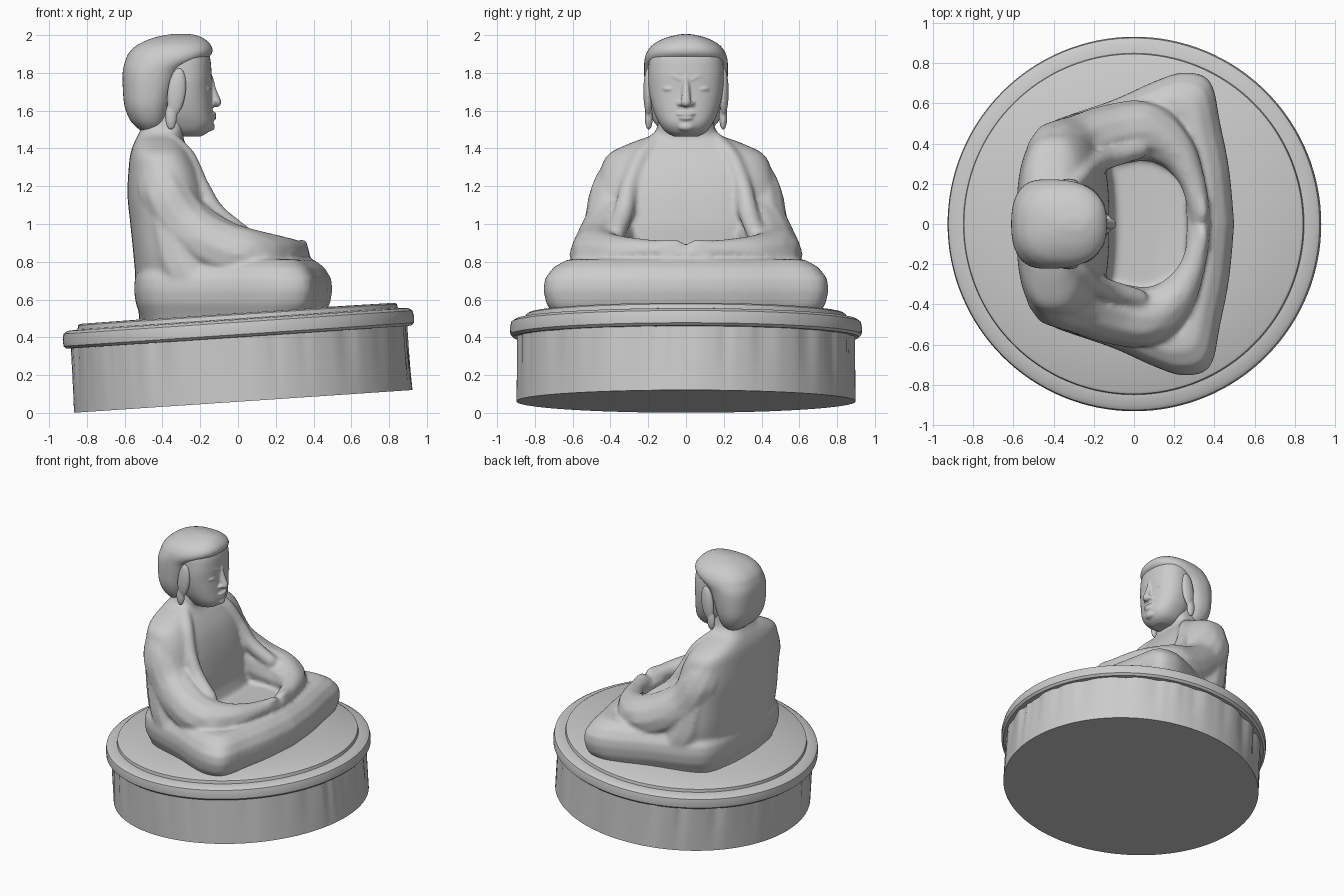
import bpy, bmesh, math, random
from mathutils import Vector, Matrix

random.seed(4)

def finish(name, bm, voxel=None, smooth=4):
    bmesh.ops.recalc_face_normals(bm, faces=bm.faces)
    me = bpy.data.meshes.new(name)
    bm.to_mesh(me)
    bm.free()
    ob = bpy.data.objects.new(name, me)
    bpy.context.collection.objects.link(ob)
    if voxel:
        r = ob.modifiers.new("fuse", 'REMESH')
        r.mode, r.voxel_size, r.use_smooth_shade = 'VOXEL', voxel, True
        s = ob.modifiers.new("soften", 'SMOOTH')
        s.iterations, s.factor = smooth, 0.5
    else:
        bpy.context.view_layer.objects.active = ob
        ob.select_set(True)
        bpy.ops.object.shade_smooth_by_angle(angle=math.radians(35))
        ob.select_set(False)
    return ob

def skin(bm, rings):
    loops = [[bm.verts.new(p) for p in ring] for ring in rings]
    n = len(loops[0])
    for a, b in zip(loops, loops[1:]):
        for i in range(n):
            bm.faces.new((a[i], a[(i + 1) % n], b[(i + 1) % n], b[i]))
    bm.faces.new(loops[0])
    bm.faces.new(loops[-1])

def spline(rows, steps):
    """Smooth Catmull-Rom pass through rows of numbers."""
    v = [Vector(r) for r in rows]
    out = []
    for i in range(len(v) - 1):
        a, b, c, d = v[max(i - 1, 0)], v[i], v[i + 1], v[min(i + 2, len(v) - 1)]
        for k in range(steps):
            t = k / steps
            out.append(b + (c - a) * (t / 2) + (a * 2 - b * 5 + c * 4 - d) * (t * t / 2)
                       + (b * 3 - a - c * 3 + d) * (t ** 3 / 2))
    return out + [v[-1]]

def loft(bm, rows, power, n=64):
    """Rows are (z, back x, front x, half width); sections are superellipses."""
    rings = []
    for z, xb, xf, w in spline(rows, 4):
        ring = []
        for i in range(n):
            a = 2 * math.pi * i / n
            c, s = math.cos(a), math.sin(a)
            ring.append(((xb + xf) / 2 + (xf - xb) / 2 * math.copysign(abs(c) ** (2 / power), c),
                         w * math.copysign(abs(s) ** (2 / power), s), z))
        rings.append(ring)
    skin(bm, rings)

def limb(bm, rows, steps=7):
    """Rounded limb along (x, y, z, radius) rows, on both sides."""
    for side in (1, -1):
        for x, y, z, r in spline(rows, steps):
            bmesh.ops.create_icosphere(bm, subdivisions=2, radius=r,
                                       matrix=Matrix.Translation((x, y * side, z)))

def ball(bm, loc, size, tilt=0.0):
    for side in ((1, -1) if loc[1] else (1,)):
        m = (Matrix.Translation((loc[0], loc[1] * side, loc[2])) @ Matrix.Rotation(tilt, 4, 'Y')
             @ Matrix.Diagonal((*size, 1)))
        bmesh.ops.create_icosphere(bm, subdivisions=3, radius=1, matrix=m)

def tilt_base(ob):
    ob.location = (0.028, 0, 0.061)
    ob.rotation_euler = (0, -0.067, 0)

# pleated drum of the pedestal, pleats fading towards the bottom
N = 240
pleat = [0.0] * N
for _ in range(55):
    c, w, d = random.randrange(N), random.randint(1, 3), random.uniform(0.004, 0.014)
    for k in range(-w, w + 1):
        pleat[(c + k) % N] -= d * (1 - abs(k) / (w + 1))
bm = bmesh.new()
skin(bm, [[((0.898 + max(pleat[i], -0.022) * h) * math.cos(2 * math.pi * i / N),
            (0.898 + max(pleat[i], -0.022) * h) * math.sin(2 * math.pi * i / N), z)
           for i in range(N)] for z, h in ((0, 0), (0.1, 0.25), (0.22, 0.7), (0.36, 1))])
tilt_base(finish("pedestal_drum", bm))

# rounded rim and raised top disc
prof = [(0.86, 0.34), (0.915, 0.341), (0.93, 0.355), (0.932, 0.39), (0.926, 0.42), (0.905, 0.434),
        (0.85, 0.438), (0.846, 0.46), (0.835, 0.467), (0.4, 0.47)]
bm = bmesh.new()
skin(bm, [[(r * math.cos(2 * math.pi * i / 128), r * math.sin(2 * math.pi * i / 128), z)
           for i in range(128)] for r, z in prof])
tilt_base(finish("pedestal_rim", bm))

# robed body: crossed legs
bm = bmesh.new()
half = [(-0.55, 0), (-0.545, 0.25), (-0.5, 0.43), (-0.38, 0.52), (-0.1, 0.62), (0.1, 0.71),
        (0.25, 0.755), (0.38, 0.71), (0.43, 0.5), (0.475, 0.27), (0.5, 0.0)]
outline = spline(half, 4)
outline += [Vector((p.x, -p.y)) for p in outline[-2:0:-1]]
layers = [(0.45, 0.88), (0.52, 0.93), (0.58, 0.98), (0.65, 1.0), (0.71, 0.99), (0.77, 0.93),
          (0.81, 0.84), (0.815, 0.76), (0.79, 0.62), (0.77, 0.4)]
skin(bm, [[(-0.1 + (p.x + 0.1) * s, p.y * s, z) for p in outline] for z, s in layers])

# torso and neck
loft(bm, [(0.46, -0.52, 0.1, 0.46), (0.8, -0.55, -0.1, 0.49), (1.0, -0.57, -0.125, 0.49),
          (1.15, -0.585, -0.15, 0.48), (1.28, -0.58, -0.19, 0.455), (1.37, -0.57, -0.24, 0.41),
          (1.43, -0.55, -0.28, 0.29), (1.47, -0.53, -0.29, 0.185), (1.52, -0.51, -0.27, 0.15),
          (1.62, -0.5, -0.26, 0.14)], 2.7)

# sleeves narrowing to the wrists and joined hands
limb(bm, [(-0.41, 0.32, 1.27, 0.13), (-0.38, 0.365, 1.15, 0.15), (-0.29, 0.385, 1.0, 0.16),
          (-0.12, 0.44, 0.88, 0.16), (0.06, 0.46, 0.83, 0.15), (0.2, 0.37, 0.84, 0.105),
          (0.28, 0.24, 0.855, 0.07), (0.315, 0.12, 0.855, 0.058), (0.33, 0.02, 0.84, 0.052)])
# robe side between sleeve and lap
limb(bm, [(-0.36, 0.36, 1.05, 0.15), (-0.3, 0.4, 0.8, 0.15), (-0.2, 0.42, 0.65, 0.15)])
# open collar edges
limb(bm, [(-0.36, 0.15, 1.44, 0.05), (-0.27, 0.24, 1.35, 0.05), (-0.2, 0.3, 1.2, 0.05),
          (-0.12, 0.33, 1.06, 0.055), (0.02, 0.37, 0.95, 0.05)])
# thumbs and fingers
limb(bm, [(0.33, 0.13, 0.885, 0.03), (0.34, 0.07, 0.89, 0.03), (0.34, 0.03, 0.885, 0.026)], 4)
for k in range(3):
    limb(bm, [(0.28 + 0.035 * k, 0.11, 0.83, 0.026), (0.285 + 0.035 * k, 0.0, 0.825, 0.026)], 5)
finish("robed_body", bm, 0.014, 5)

# face
bm = bmesh.new()
loft(bm, [(1.462, -0.33, -0.2, 0.06), (1.485, -0.36, -0.16, 0.105), (1.53, -0.4, -0.132, 0.14),
          (1.6, -0.43, -0.134, 0.172), (1.7, -0.45, -0.14, 0.195), (1.8, -0.45, -0.14, 0.2),
          (1.9, -0.45, -0.155, 0.185), (1.95, -0.42, -0.22, 0.12)], 2.3)
limb(bm, [(-0.145, 0, 1.77, 0.016), (-0.132, 0, 1.7, 0.022), (-0.115, 0, 1.645, 0.028)], 5)
ball(bm, (-0.138, 0.028, 1.638), (0.022, 0.02, 0.016))
ball(bm, (-0.133, 0, 1.583), (0.02, 0.05, 0.011))
ball(bm, (-0.135, 0, 1.56), (0.02, 0.04, 0.012))
ball(bm, (-0.152, 0, 1.515), (0.03, 0.045, 0.025))
ball(bm, (-0.168, 0.082, 1.715), (0.024, 0.042, 0.016))
limb(bm, [(-0.148, 0.03, 1.765, 0.013), (-0.16, 0.08, 1.785, 0.014), (-0.2, 0.14, 1.765, 0.013)], 6)
finish("face", bm, 0.007, 3)

# hair cap
bm = bmesh.new()
loft(bm, [(1.49, -0.51, -0.4, 0.12), (1.54, -0.565, -0.37, 0.17), (1.62, -0.6, -0.345, 0.205),
          (1.72, -0.61, -0.315, 0.218), (1.81, -0.61, -0.27, 0.222), (1.87, -0.595, -0.17, 0.22),
          (1.91, -0.575, -0.135, 0.207), (1.95, -0.53, -0.145, 0.175), (1.985, -0.45, -0.185, 0.11),
          (2.005, -0.36, -0.24, 0.03)], 2.4)
finish("hair", bm, 0.01, 4)

# ears with long lobes
bm = bmesh.new()
ball(bm, (-0.325, 0.2, 1.7), (0.05, 0.026, 0.13), 0.12)
ball(bm, (-0.355, 0.197, 1.57), (0.032, 0.022, 0.075))
finish("ears", bm, 0.008, 4)
